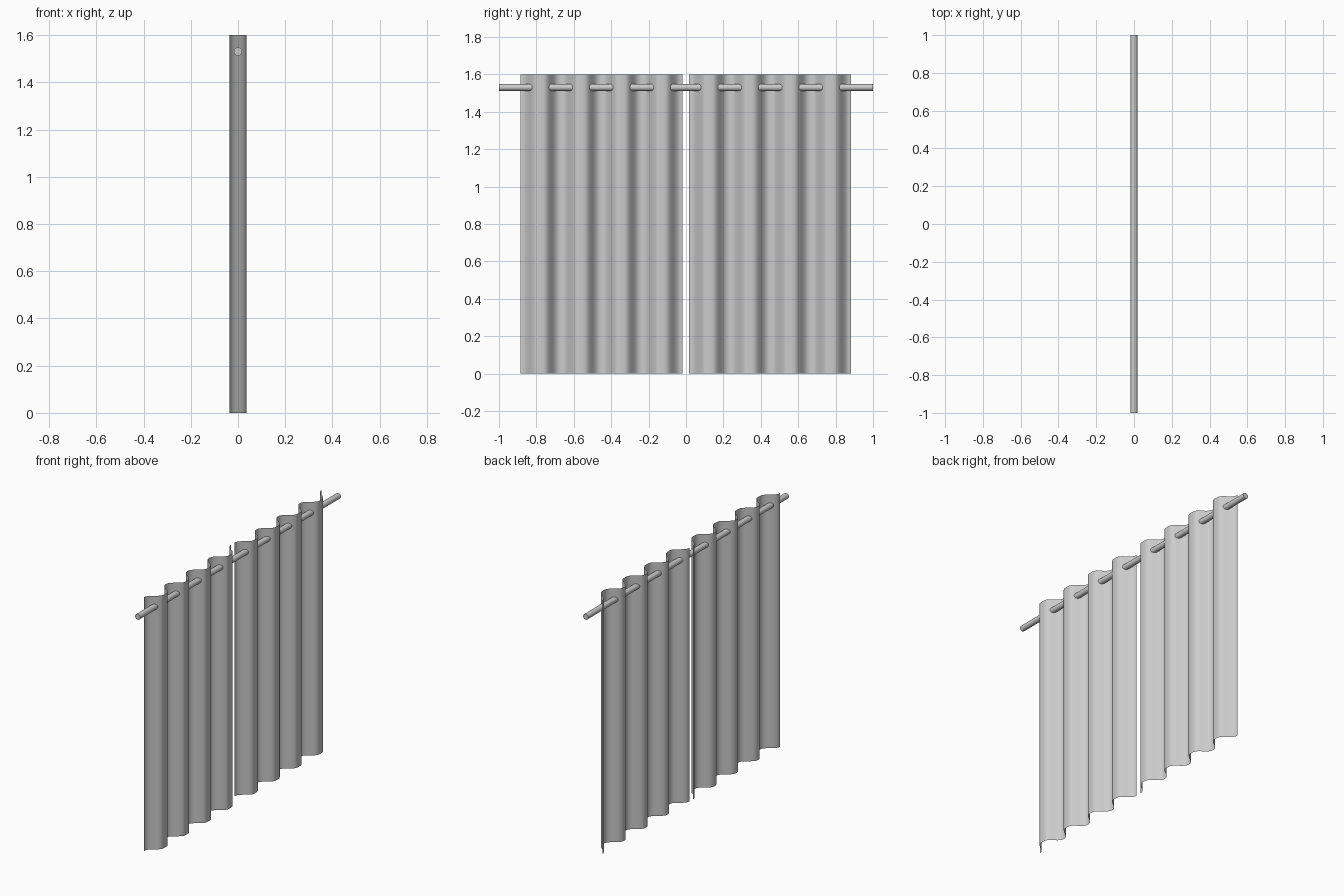
import bpy, bmesh, math

if "Cube" in bpy.data.objects:
    bpy.data.objects.remove(bpy.data.objects["Cube"])

AMP, HEIGHT, WIDTH, FOLDS = 0.036, 1.6, 0.866, 4
STEPS = 24  # segments per fold


def fold_depth(t):
    # softened wave: steep flanks, slightly broader folds on the +x side
    s = (math.cos(t) - 0.08 * math.cos(3 * t)) / 0.92
    return AMP * (-s + 0.08 * (1 - math.cos(2 * t)))


def smooth(obj):
    bpy.ops.object.select_all(action='DESELECT')
    obj.select_set(True)
    bpy.context.view_layer.objects.active = obj
    bpy.ops.object.shade_smooth_by_angle(angle=math.radians(40))


# Pleated single-sheet curtain panel
def curtain(name, y0):
    bm = bmesh.new()
    n = FOLDS * STEPS
    cols = []
    for i in range(n + 1):
        x = fold_depth(2 * math.pi * i / STEPS)
        y = y0 + WIDTH * i / n
        cols.append([bm.verts.new((x, y, z)) for z in (0, HEIGHT)])
    for a, b in zip(cols, cols[1:]):
        bm.faces.new((a[0], b[0], b[1], a[1]))
    mesh = bpy.data.meshes.new(name)
    bm.to_mesh(mesh)
    bm.free()
    obj = bpy.data.objects.new(name, mesh)
    bpy.context.collection.objects.link(obj)
    smooth(obj)


curtain("left_curtain", -0.886)
curtain("right_curtain", 0.017)

# Rod threaded through the folds
bpy.ops.mesh.primitive_cylinder_add(vertices=32, radius=0.018, depth=2,
                                    location=(0, 0, 1.53),
                                    rotation=(math.pi / 2, 0, 0))
rod = bpy.context.object
rod.name = "curtain_rod"
smooth(rod)
